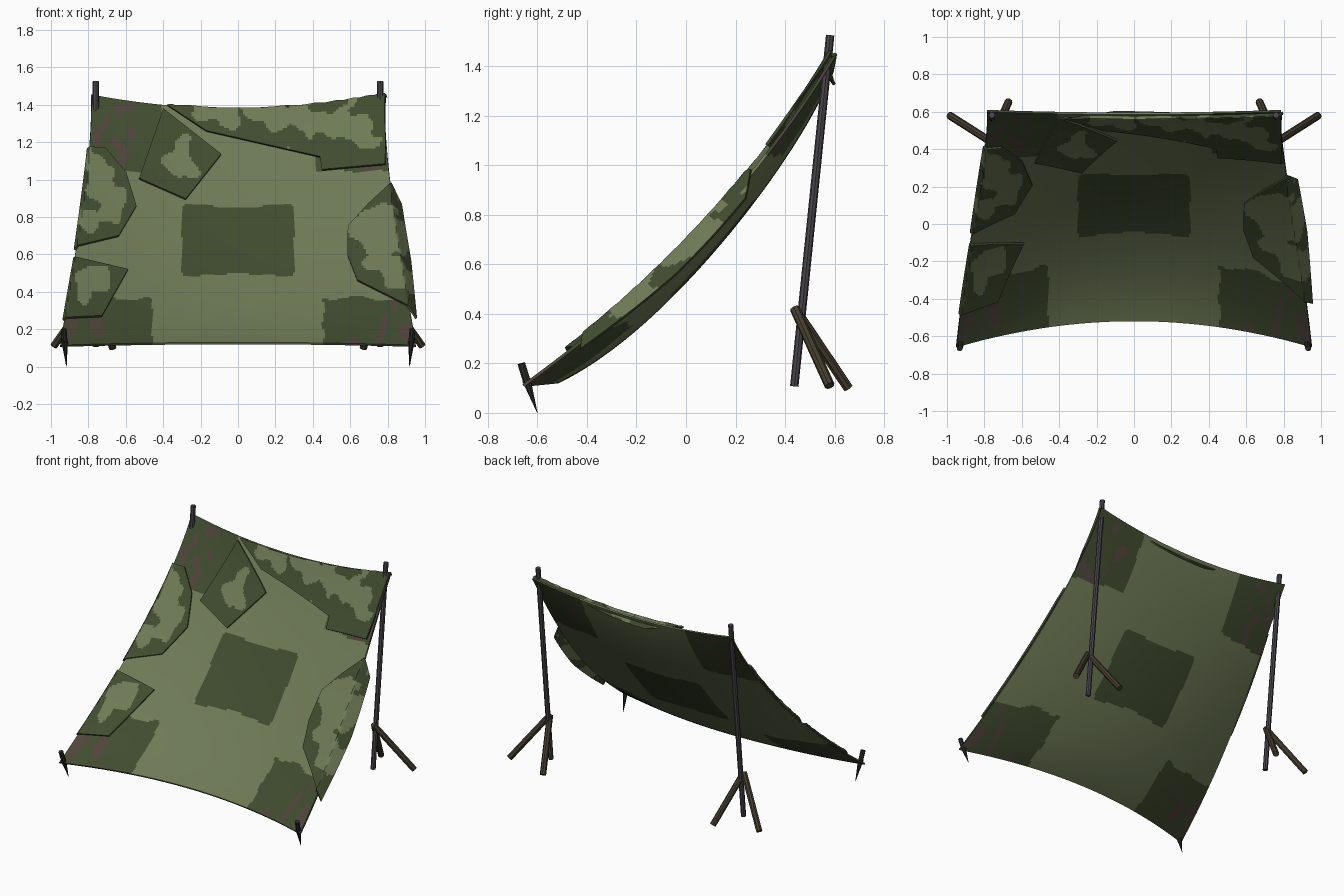
import bpy, bmesh, math
from mathutils import Vector, noise

if "Cube" in bpy.data.objects:
    bpy.data.objects.remove(bpy.data.objects["Cube"])


def material(name, rgb):
    m = bpy.data.materials.new(name)
    m.diffuse_color = (*rgb, 1)
    m.use_nodes = True
    m.node_tree.nodes["Principled BSDF"].inputs["Base Color"].default_value = m.diffuse_color
    return m


LIGHT = material("light_green", (0.156, 0.195, 0.093))
DARK = material("dark_green", (0.051, 0.072, 0.029))
BROWN = material("camo_brown", (0.080, 0.058, 0.045))
POLE = material("pole_grey", (0.069, 0.061, 0.072))
WOOD = material("leg_brown", (0.058, 0.045, 0.028))
IRON = material("stake_grey", (0.026, 0.026, 0.024))

# Sagging cloth surface: centre profile (y, z) and side edge (x, y, z), bottom to top
CENTRE = [(-0.52, 0.13), (-0.21, 0.34), (0.09, 0.64), (0.37, 1.0), (0.585, 1.38)]
EDGE = [(0.95, -0.66, 0.115), (0.91, -0.345, 0.36), (0.857, 0.0, 0.68),
        (0.805, 0.33, 1.06), (0.785, 0.60, 1.455)]


def interp(vals, v):
    total = 0
    for i, a in enumerate(vals):
        for j in range(5):
            if j != i:
                a *= (v * 4 - j) / (i - j)
        total += a
    return total


def cloth(u, v):
    w = u * u
    y = interp([c[0] * (1 - w) + e[1] * w for c, e in zip(CENTRE, EDGE)], v)
    z = interp([c[1] * (1 - w) + e[2] * w for c, e in zip(CENTRE, EDGE)], v)
    return Vector((u * interp([e[0] for e in EDGE], v), y, z))


def normal(u, v):
    h = 0.01
    du = cloth(u + h, v) - cloth(u - h, v)
    return du.cross(cloth(u, v + h) - cloth(u, v - h)).normalized()


def drape(x, z, lift):
    """Lay a front-view point on the cloth; anything past an edge folds down."""
    v, over_v = 0.5, 0
    for _ in range(3):
        width = interp([e[0] for e in EDGE], v)
        u = max(-1, min(1, x / width))
        lo, hi = 0.0, 1.0
        for _ in range(14):
            v = (lo + hi) / 2
            if cloth(u, v).z < z:
                lo = v
            else:
                hi = v
    over_v = max(0, z - cloth(u, 1).z)
    over_x = max(0, abs(x) - width)
    n = normal(u, v)
    p = cloth(u, v) + n * lift
    p += over_x * (Vector((math.copysign(0.5, x), 0, 0)) - n * 0.85)
    return p + over_v * Vector((0, 0.55, -0.8))


def finish(name, bm, mats, thickness=0, rim=0):
    me = bpy.data.meshes.new(name)
    bm.to_mesh(me)
    bm.free()
    for m in mats:
        me.materials.append(m)
    ob = bpy.data.objects.new(name, me)
    bpy.context.collection.objects.link(ob)
    bpy.ops.object.select_all(action='DESELECT')
    ob.select_set(True)
    bpy.context.view_layer.objects.active = ob
    if thickness:
        s = ob.modifiers.new("thickness", 'SOLIDIFY')
        s.thickness, s.offset, s.material_offset_rim = thickness, -1, rim
        bpy.ops.object.modifier_apply(modifier=s.name)
        bpy.ops.object.shade_smooth_by_angle(angle=math.radians(40))
    return ob


def wobble(x, z, scale):
    return noise.noise(Vector((x * scale, 3.7, z * scale)))


def cloth_colour(x, z):
    """0 light field, 1 dark centre and corner patches, 2 brown blotches."""
    ax = abs(x)
    # centre patch with rounded corners and pinched top and bottom
    pinch = 0.02 * (1 - min(1, ax / 0.3))
    dx, dz = ax - 0.27, abs(z - 0.675) - (0.165 - pinch)
    if math.hypot(max(dx, 0), max(dz, 0)) < 0.03:
        return 1
    n = 0.02 * wobble(x, z, 9)
    low = ax > 0.455 + n and z < 0.365 + n
    high = ax > 0.41 + n and z > 1.04 + n
    if not (low or high):
        return 0
    spot = wobble(x, z * 0.7, 14)
    reach = math.hypot(ax - 0.88, z - 0.2) if low else math.hypot(ax - 0.72, z - 1.22)
    return 2 if spot > 0.05 + 2.2 * max(0, reach - 0.09) else 1


# Main cloth
bm = bmesh.new()
NU, NV = 150, 120
rows = [[bm.verts.new(cloth(2 * i / NU - 1, j / NV)) for i in range(NU + 1)]
        for j in range(NV + 1)]
for j in range(NV):
    for i in range(NU):
        f = bm.faces.new((rows[j][i], rows[j][i + 1], rows[j + 1][i + 1], rows[j + 1][i]))
        c = f.calc_center_median()
        f.material_index = cloth_colour(c.x, c.z)
finish("tarp", bm, [LIGHT, DARK, BROWN], 0.012)


# Camouflage patches laid over the cloth
def patch(name, outline, blobs, lift):
    bm = bmesh.new()
    face = bm.faces.new([bm.verts.new((x, 0, z)) for x, z in outline])
    face.normal_update()
    if face.normal.y > 0:
        face.normal_flip()
    bmesh.ops.triangulate(bm, faces=bm.faces[:])
    step = 0.0125
    for axis in (0, 2):
        vals = [p[axis // 2] for p in outline]
        n = Vector((axis == 0, 0, axis == 2))
        for k in range(math.ceil(min(vals) / step), math.ceil(max(vals) / step)):
            bmesh.ops.bisect_plane(bm, geom=bm.verts[:] + bm.edges[:] + bm.faces[:],
                                   plane_co=n * (k * step + 0.0007), plane_no=n, dist=1e-5)
    for f in bm.faces:
        c = f.calc_center_median()
        glow = sum(math.exp(-((c.x - x) ** 2 + (c.z - z) ** 2) / r ** 2) for x, z, r in blobs)
        f.material_index = 0 if glow + 0.7 * wobble(c.x, c.z, 13) > 0.55 else 1
    for v in bm.verts:
        v.co = drape(v.co.x, v.co.z, lift)
    finish(name, bm, [LIGHT, DARK], 0.012, 1)


patch("top_flap",
      [(-0.38, 1.39), (-0.17, 1.25), (0.44, 1.11), (0.45, 1.04), (0.79, 1.07),
       (0.80, 1.48), (0.42, 1.44), (-0.1, 1.46)],
      [(-0.2, 1.38, 0.07), (-0.08, 1.36, 0.08), (0.08, 1.36, 0.09), (0.23, 1.34, 0.09),
       (0.38, 1.29, 0.08), (0.5, 1.26, 0.07), (0.62, 1.32, 0.09), (0.7, 1.22, 0.07)], 0.026)
patch("diamond_patch",
      [(-0.4, 1.375), (-0.53, 1.0), (-0.28, 0.89), (-0.09, 1.13)],
      [(-0.3, 1.13, 0.075), (-0.34, 1.06, 0.06), (-0.26, 1.04, 0.05)], 0.014)
patch("upper_left_patch",
      [(-0.82, 1.17), (-0.89, 0.63), (-0.64, 0.69), (-0.545, 0.85), (-0.6, 1.03), (-0.71, 1.16)],
      [(-0.77, 1.08, 0.07), (-0.74, 0.97, 0.08), (-0.66, 0.88, 0.07), (-0.79, 0.79, 0.08),
       (-0.67, 0.8, 0.05)], 0.018)
patch("lower_left_patch",
      [(-0.89, 0.58), (-0.95, 0.25), (-0.73, 0.26), (-0.59, 0.51)],
      [(-0.83, 0.45, 0.07), (-0.74, 0.48, 0.06), (-0.71, 0.42, 0.05), (-0.83, 0.36, 0.05)], 0.018)
patch("right_patch",
      [(0.83, 0.98), (0.70, 0.86), (0.59, 0.74), (0.59, 0.58), (0.64, 0.45), (0.98, 0.28),
       (0.96, 0.6), (0.91, 0.9)],
      [(0.68, 0.72, 0.08), (0.77, 0.79, 0.09), (0.8, 0.64, 0.08), (0.72, 0.55, 0.07),
       (0.85, 0.49, 0.08), (0.92, 0.7, 0.08), (0.93, 0.45, 0.07)], 0.022)


# Poles, legs and stakes
def rod(name, a, b, r1, r2, mat, sides=8):
    a, b = Vector(a), Vector(b)
    bm = bmesh.new()
    bmesh.ops.create_cone(bm, cap_ends=True, segments=sides, radius1=r1, radius2=r2,
                          depth=(b - a).length)
    turn = (b - a).to_track_quat('Z', 'Y')
    for v in bm.verts:
        v.co = turn @ v.co + (a + b) / 2
    finish(name, bm, [mat])


for s, side in ((-1, "left"), (1, "right")):
    rod(side + "_pole", (s * 0.76, 0.437, 0.107), (s * 0.76, 0.582, 1.525), 0.017, 0.017, POLE)
    top = (s * 0.765, 0.44, 0.42)
    rod(side + "_outer_leg", top, (s * 0.985, 0.58, 0.11), 0.021, 0.021, WOOD)
    rod(side + "_rear_leg", top, (s * 0.67, 0.655, 0.1), 0.021, 0.021, WOOD)
    mid = (s * 0.927, -0.645, 0.135)
    rod(side + "_stake_head", mid, (s * 0.932, -0.665, 0.2), 0.016, 0.016, IRON)
    rod(side + "_stake_spike", mid, (s * 0.917, -0.6, 0.0), 0.018, 0.001, IRON)
